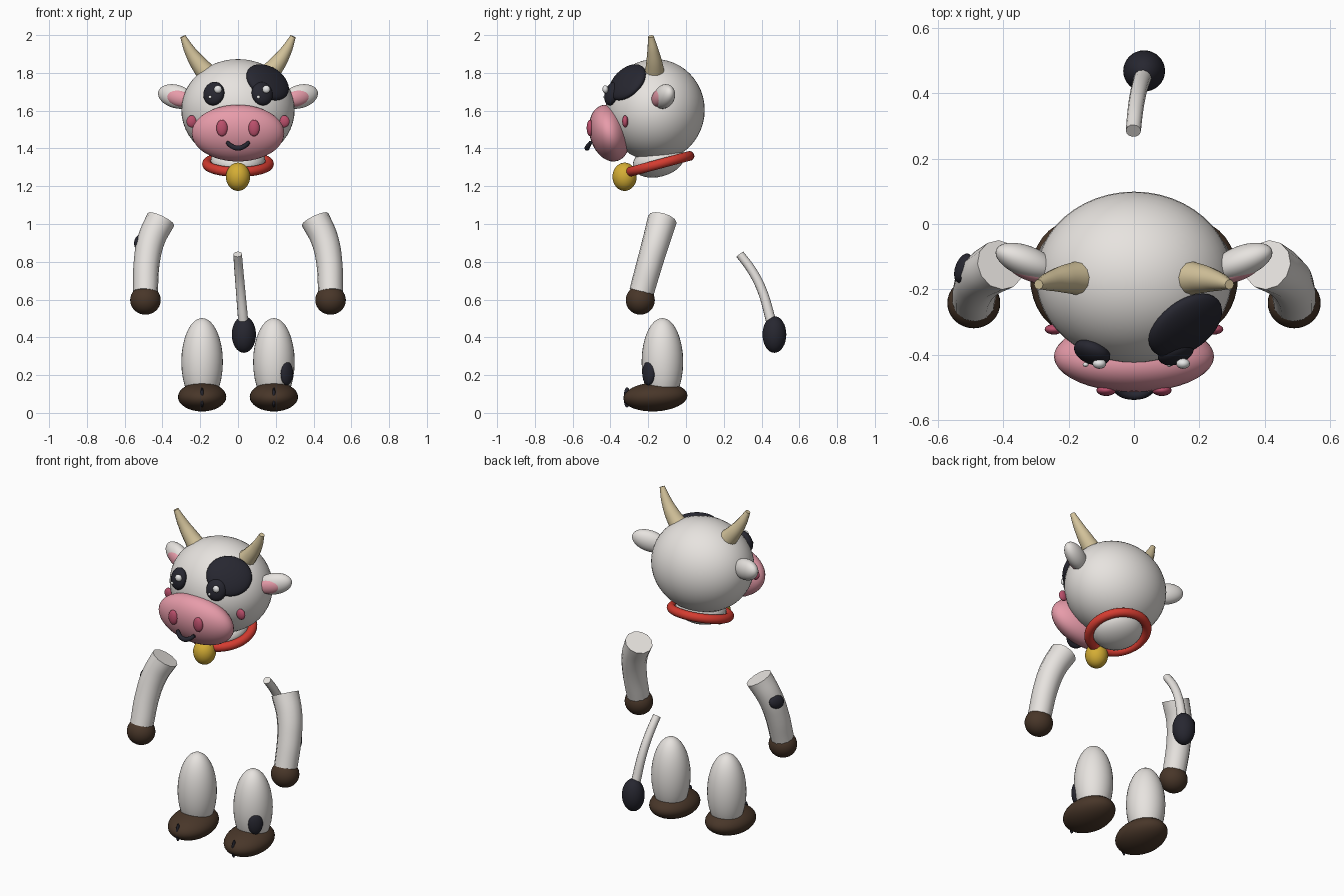
import bpy
import math
from mathutils import Matrix, Vector

cube = bpy.data.objects.get("Cube")
if cube:
    bpy.data.objects.remove(cube, do_unlink=True)


def material(name, r, g, b):
    m = bpy.data.materials.new(name)
    m.use_nodes = True
    m.diffuse_color = (r, g, b, 1)
    bsdf = next(n for n in m.node_tree.nodes if n.type == "BSDF_PRINCIPLED")
    bsdf.inputs["Base Color"].default_value = (r, g, b, 1)
    bsdf.inputs["Roughness"].default_value = 0.7
    return m


HIDE = material("off white hide", 0.80, 0.77, 0.74)
BLACK = material("blue black", 0.02, 0.02, 0.03)
PINK = material("soft pink", 0.80, 0.33, 0.40)
ROSE = material("deep rose", 0.50, 0.08, 0.15)
HORN = material("horn cream", 0.66, 0.55, 0.33)
RED = material("collar red", 0.66, 0.045, 0.03)
GOLD = material("bell gold", 0.66, 0.42, 0.035)
BROWN = material("hoof brown", 0.065, 0.037, 0.022)
WHITE = material("glint white", 0.95, 0.95, 0.95)


def finish(name, mat):
    ob = bpy.context.object
    ob.name = name
    ob.data.name = name
    ob.data.materials.clear()
    ob.data.materials.append(mat)
    bpy.ops.object.shade_smooth_by_angle(angle=math.radians(40))
    return ob


def frame(normal, major):
    """Rotation whose z axis is the normal and x axis is near the major one."""
    z = Vector(normal).normalized()
    x = Vector(major)
    x = (x - z * x.dot(z)).normalized()
    return Matrix((x, z.cross(x), z)).transposed().to_euler()


def blob(name, mat, loc, size, rot=(0, 0, 0), segments=32):
    """Ellipsoid with the given half sizes."""
    bpy.ops.mesh.primitive_uv_sphere_add(segments=segments, ring_count=segments // 2,
                                         radius=1, location=loc, rotation=rot)
    bpy.context.object.scale = size
    return finish(name, mat)


def tube(name, mat, points, radii, caps=True):
    """Round tube along a smooth path, with a radius for each point."""
    cu = bpy.data.curves.new(name, "CURVE")
    cu.dimensions = "3D"
    cu.bevel_depth = 1
    cu.bevel_resolution = 4
    cu.resolution_u = 6
    cu.use_fill_caps = caps
    sp = cu.splines.new("BEZIER")
    sp.bezier_points.add(len(points) - 1)
    for bp, co, r in zip(sp.bezier_points, points, radii):
        bp.co = co
        bp.radius = r
        bp.handle_left_type = bp.handle_right_type = "AUTO"
    ob = bpy.data.objects.new(name, cu)
    bpy.context.collection.objects.link(ob)
    bpy.ops.object.select_all(action="DESELECT")
    ob.select_set(True)
    bpy.context.view_layer.objects.active = ob
    bpy.ops.object.convert(target="MESH")
    return finish(name, mat)


# Head, neck and muzzle
TILT = math.radians(15)
blob("head", HIDE, (0, -0.163, 1.603), (0.3, 0.262, 0.27), segments=48)
blob("neck", HIDE, (0, -0.145, 1.335), (0.145, 0.14, 0.085), (TILT, 0, 0))
blob("muzzle", PINK, (0, -0.405, 1.481), (0.245, 0.105, 0.153), (TILT, 0, 0), 40)
blob("eye_patch", BLACK, (0.157, -0.31, 1.75), (0.128, 0.115, 0.042),
     frame((1.74, -2.22, 2.12), (1, 0.6, -0.19)))

# Smile
tube("smile", BLACK,
     [(-0.058, -0.505, 1.432), (-0.03, -0.52, 1.41), (0, -0.524, 1.402),
      (0.03, -0.52, 1.41), (0.058, -0.505, 1.432)],
     [0.01, 0.013, 0.014, 0.013, 0.01])

# Collar and bell
bpy.ops.mesh.primitive_torus_add(major_segments=40, minor_segments=14, major_radius=0.164,
                                 minor_radius=0.026, location=(0, -0.14, 1.318),
                                 rotation=(TILT, 0, 0))
finish("collar", RED)
blob("bell", GOLD, (0, -0.325, 1.25), (0.064, 0.064, 0.075))

# Paired parts, built for each side
for s, side in ((1, "left"), (-1, "right")):
    # Eye and its glints
    blob(side + "_eye", BLACK, (s * 0.128, -0.392, 1.69), (0.058, 0.064, 0.034),
         frame((s * 0.4, -1, 0.3), (1, s * 0.4, 0)))
    blob(side + "_eye_glint", WHITE, (s * 0.128 + 0.022, -0.427, 1.713),
         (0.021, 0.016, 0.021), segments=16)
    blob(side + "_eye_small_glint", WHITE, (s * 0.128 - 0.02, -0.43, 1.672),
         (0.009, 0.007, 0.009), segments=12)

    # Nostril and cheek
    blob(side + "_nostril", ROSE, (s * 0.085, -0.508, 1.508), (0.03, 0.018, 0.044), segments=20)
    blob(side + "_cheek", ROSE, (s * 0.245, -0.322, 1.543), (0.028, 0.016, 0.032), segments=20)

    # Ear with its pink inside
    ear = frame((s * 0.35, -0.9, 0), (s * 0.9, 0.35, 0.25))
    blob(side + "_ear", HIDE, (s * 0.328, -0.115, 1.675), (0.103, 0.062, 0.048), ear)
    blob(side + "_inner_ear", PINK, (s * 0.318, -0.144, 1.668), (0.078, 0.044, 0.03), ear)

    # Horn
    tube(side + "_horn", HORN,
         [(s * 0.155, -0.165, 1.785), (s * 0.213, -0.168, 1.855),
          (s * 0.256, -0.175, 1.92), (s * 0.292, -0.185, 1.993)],
         [0.056, 0.043, 0.03, 0.015])

    # Arm and its hoof
    tube(side + "_arm", HIDE,
         [(s * 0.408, -0.125, 1.025), (s * 0.458, -0.155, 0.92),
          (s * 0.483, -0.19, 0.8), (s * 0.49, -0.235, 0.64)],
         [0.078, 0.073, 0.069, 0.066])
    blob(side + "_arm_hoof", BROWN, (s * 0.49, -0.242, 0.597), (0.081, 0.077, 0.077))

    # Leg, foot and the cleft in the foot
    blob(side + "_leg", HIDE, (s * 0.19, -0.125, 0.27), (0.11, 0.11, 0.232))
    blob(side + "_foot", BROWN, (s * 0.19, -0.162, 0.085), (0.128, 0.17, 0.077),
         (math.radians(3), 0, 0))
    blob(side + "_foot_cleft", BLACK, (s * 0.19, -0.312, 0.082), (0.01, 0.018, 0.054),
         segments=16)

# Hide spots on one arm and one leg
blob("arm_spot", BLACK, (-0.522, -0.135, 0.905), (0.048, 0.04, 0.024),
     frame((-1, 0.35, 0.2), (0, 1, 0.3)), 20)
blob("leg_spot", BLACK, (0.258, -0.198, 0.21), (0.064, 0.042, 0.024),
     frame((1, -1, 0), (0, 0, 1)), 20)

# Tail and tuft
tube("tail", HIDE,
     [(-0.002, 0.285, 0.84), (0.004, 0.345, 0.76), (0.013, 0.4, 0.655), (0.028, 0.452, 0.48)],
     [0.023, 0.024, 0.025, 0.027])
blob("tail_tuft", BLACK, (0.031, 0.468, 0.415), (0.064, 0.063, 0.097))
